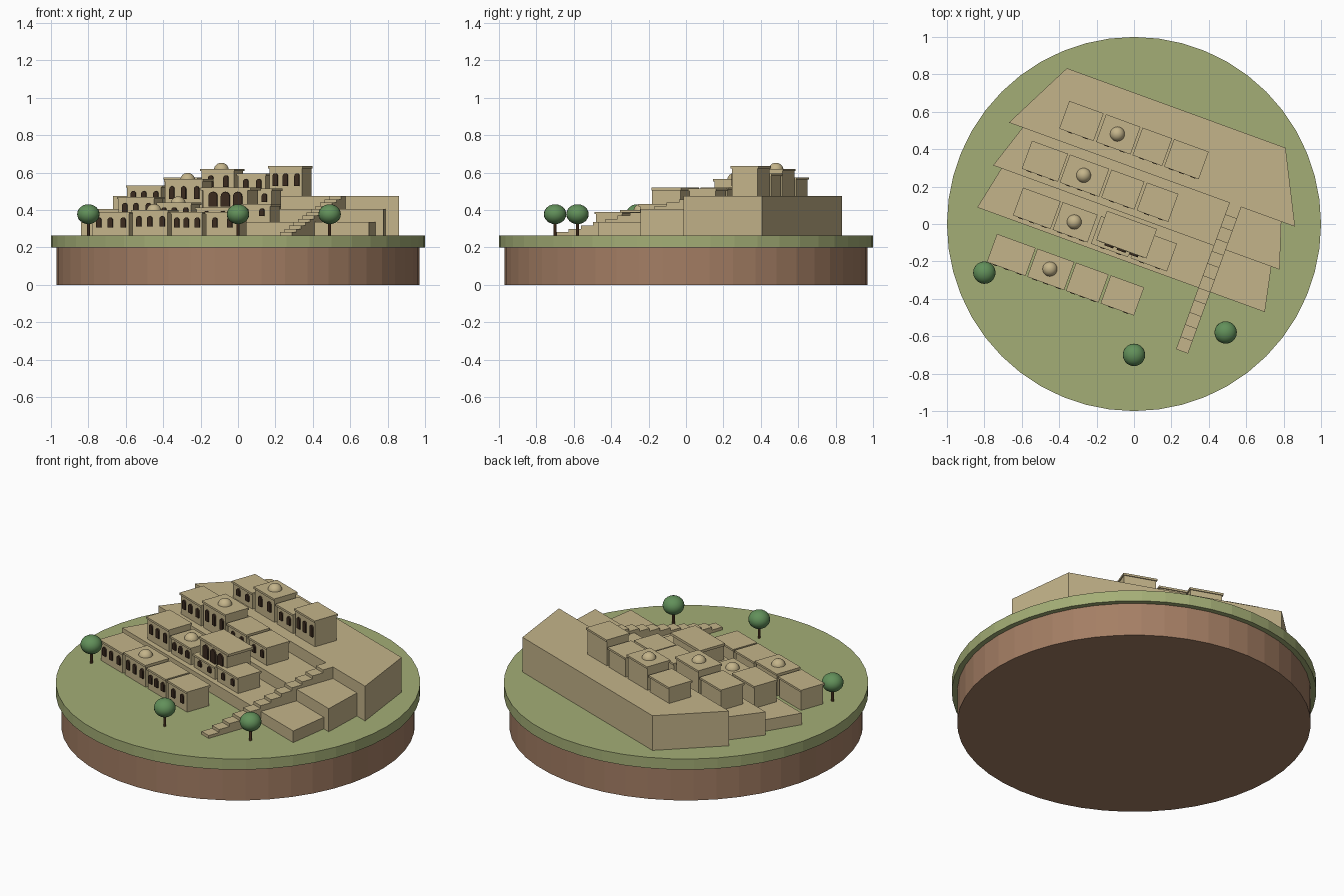
import bpy, bmesh, math

cube = bpy.data.objects.get("Cube")
if cube:
    bpy.data.objects.remove(cube, do_unlink=True)

TURN = math.radians(-20)  # the whole village is turned on the disc
GROUND, TIER = 0.265, 0.07


def material(name, rgb):
    lin = [((c / 255 + 0.055) / 1.055) ** 2.4 for c in rgb] + [1]
    m = bpy.data.materials.new(name)
    m.use_nodes = True
    m.diffuse_color = lin
    m.node_tree.nodes["Principled BSDF"].inputs["Base Color"].default_value = lin
    return m


SAND = material("sandstone", (196, 180, 138))
GRASS = material("grass", (164, 174, 118))
EARTH = material("earth", (164, 126, 100))
LEAF = material("leaves", (98, 144, 90))
BARK = material("bark", (104, 72, 48))
DARK = material("dark opening", (58, 42, 30))


def finish(name, bm, mat, turn=TURN):
    bmesh.ops.recalc_face_normals(bm, faces=bm.faces)
    mesh = bpy.data.meshes.new(name)
    bm.to_mesh(mesh)
    bm.free()
    mesh.materials.append(mat)
    ob = bpy.data.objects.new(name, mesh)
    ob.rotation_euler.z = turn
    bpy.context.collection.objects.link(ob)
    return ob


def extrude(bm, points, offset):
    face = bm.faces.new([bm.verts.new(p) for p in points])
    new = bmesh.ops.extrude_face_region(bm, geom=[face])["geom"]
    bmesh.ops.translate(bm, vec=offset, verts=[v for v in new if isinstance(v, bmesh.types.BMVert)])


def box(bm, u0, u1, v0, v1, z0, z1):
    extrude(bm, [(u0, v0, z0), (u1, v0, z0), (u1, v1, z0), (u0, v1, z0)], (0, 0, z1 - z0))


def arch(bm, u, v, z, w, h):
    # thin round-topped plate on a front wall
    r = w / 2
    pts = [(u - r, v, z), (u + r, v, z)]
    for i in range(9):
        a = math.pi * i / 8
        pts.append((u + r * math.cos(a), v, z + h - r + r * math.sin(a)))
    extrude(bm, pts, (0, -0.009, 0))


def cylinder(name, mat, r, z0, z1, sides, x=0, y=0):
    bpy.ops.mesh.primitive_cylinder_add(vertices=sides, radius=r, depth=z1 - z0, location=(x, y, (z0 + z1) / 2))
    ob = bpy.context.object
    ob.name = name
    ob.data.materials.append(mat)
    return ob


def ball(name, mat, loc, r, rz, turn=0):
    bpy.ops.mesh.primitive_uv_sphere_add(segments=20, ring_count=12, radius=r, location=loc)
    ob = bpy.context.object
    ob.name = name
    ob.scale.z = rz / r
    ob.data.materials.append(mat)
    bpy.ops.object.shade_smooth()


# round base
cylinder("earth_base", EARTH, 0.97, 0, 0.2, 48)
cylinder("grass_disc", GRASS, 1.0, 0.2, GROUND, 48)

# terraces: front v, back v, front half width, back half width
terraces = [(-0.203, 0.05, 0.818, 0.765), (0.037, 0.29, 0.815, 0.733), (0.281, 0.66, 0.814, 0.622)]
for i, (v0, v1, a, b) in enumerate(terraces):
    bm = bmesh.new()
    extrude(bm, [(-a, v0, GROUND), (a, v0, GROUND), (b, v1, GROUND), (-b, v1, GROUND)], (0, 0, TIER * (i + 1)))
    finish(f"terrace_{i + 1}", bm, SAND)

# rows of houses: front, back, then (left edge, right edge, roof height, windows)
rows = [
    (-0.46, -0.30, [(-0.67, -0.45, 0.39, 3), (-0.44, -0.23, 0.4, 3), (-0.22, -0.035, 0.39, 3), (-0.023, 0.167, 0.39, 2)]),
    (-0.178, -0.02, [(-0.624, -0.41, 0.47, 3), (-0.398, -0.2, 0.44, 3), (-0.18, 0.03, 0.415, 2), (0.045, 0.252, 0.432, 2)]),
    (0.073, 0.232, [(-0.665, -0.46, 0.532, 3), (-0.449, -0.225, 0.566, 3), (-0.213, -0.025, 0.52, 2), (-0.011, 0.168, 0.515, 2)]),
    (0.343, 0.5, [(-0.55, -0.355, 0.575, 2), (-0.341, -0.145, 0.62, 2), (-0.133, 0.035, 0.595, 2), (0.046, 0.243, 0.635, 3)]),
]
LIP = 0.006
for r, (v0, v1, houses) in enumerate(rows):
    floor = GROUND + TIER * r
    for n, (u0, u1, top, count) in enumerate(houses):
        tag = f"{r + 1}_{n + 1}"
        bm = bmesh.new()
        box(bm, u0 + LIP, u1 - LIP, v0 + LIP, v1 - LIP, floor, top - 0.012)
        finish("house_" + tag, bm, SAND)
        bm = bmesh.new()
        box(bm, u0, u1, v0, v1, top - 0.012, top)
        finish("roof_" + tag, bm, SAND)
        bm = bmesh.new()
        tall = top - floor
        for k in range(count):
            u = u0 + (u1 - u0) * (k + 0.5 + (0.12 if k == 0 else 0)) / count
            arch(bm, u, v0 + LIP, floor + 0.34 * tall, 0.028, 0.42 * tall)
        finish("windows_" + tag, bm, DARK)
        if n == 1:  # the second house of every row carries a dome
            u, v = (u0 + u1) / 2 - 0.005, (v0 + v1) / 2
            c, s = math.cos(TURN), math.sin(TURN)
            ball("dome_" + tag, SAND, (u * c - v * s, u * s + v * c, top - 0.006), 0.04, 0.039)

# arcaded hall above the second row
bm = bmesh.new()
box(bm, -0.145, 0.11, -0.152, 0.008, GROUND + TIER, 0.508)
finish("hall", bm, SAND)
bm = bmesh.new()
box(bm, -0.16, 0.125, -0.15, 0.017, 0.505, 0.52)
finish("hall_roof", bm, SAND)
bm = bmesh.new()
for u in (-0.085, -0.015, 0.055):
    arch(bm, u, -0.152, 0.418, 0.05, 0.08)
finish("hall_arches", bm, DARK)

# stairway climbing across all terraces
bm = bmesh.new()
STEPS, START, END = 12, -0.552, 0.283
run = (END - START) / STEPS
for i in range(STEPS):
    v = START + i * run
    box(bm, 0.44, 0.508, v, v + run, GROUND, GROUND + 3 * TIER * (i + 1) / STEPS)
finish("stairway", bm, SAND)

# trees
for i, (x, y) in enumerate([(-0.8, -0.26), (0, -0.7), (0.49, -0.58)]):
    cylinder(f"trunk_{i + 1}", BARK, 0.008, GROUND, 0.35, 8, x, y)
    ball(f"canopy_{i + 1}", LEAF, (x, y, 0.378), 0.06, 0.053)
